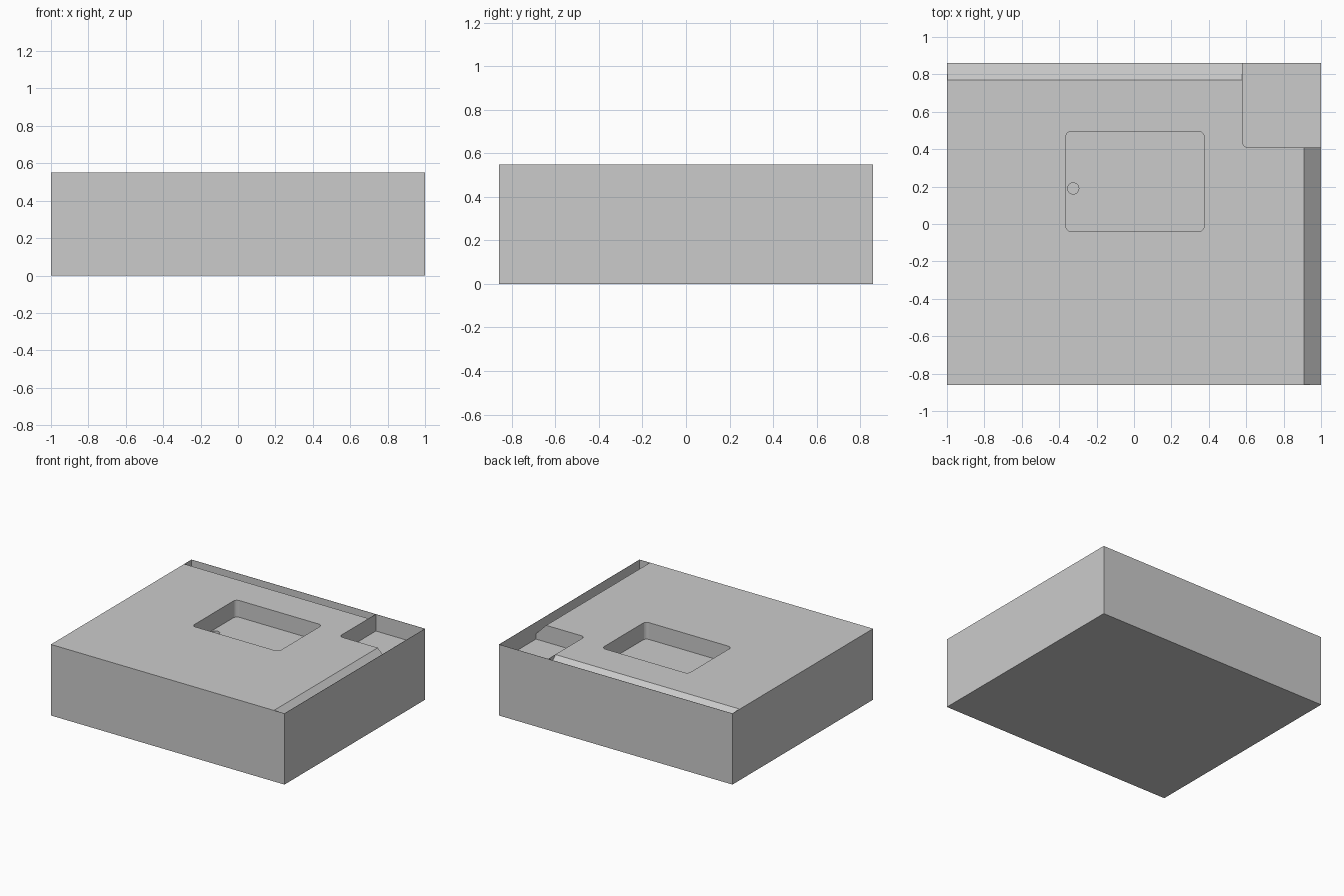
import bpy, bmesh, math
from mathutils import Vector

if "Cube" in bpy.data.objects:
    bpy.data.objects.remove(bpy.data.objects["Cube"])

W, D, H = 1.0, 0.86, 0.55      # half width, half depth, height
SKIN = 0.002                   # paper-thin outer walls left around the edge cuts
FLOOR = H - 0.13               # pocket floor height
BEVEL = 0.09                   # width and drop of the sloped edge channels
OVER = H + 0.1                 # cutters reach above the top

grey = bpy.data.materials.new("light_grey")
grey.use_nodes = True
grey.diffuse_color = (0.6, 0.6, 0.6, 1)
grey.node_tree.nodes["Principled BSDF"].inputs["Base Color"].default_value = (0.6, 0.6, 0.6, 1)


def prism(name, outline, sweep):
    """Sweep a closed 3D outline along a vector into a solid."""
    bm = bmesh.new()
    face = bm.faces.new([bm.verts.new(p) for p in outline])
    extruded = bmesh.ops.extrude_face_region(bm, geom=[face])["geom"]
    verts = [v for v in extruded if isinstance(v, bmesh.types.BMVert)]
    bmesh.ops.translate(bm, verts=verts, vec=Vector(sweep))
    bmesh.ops.recalc_face_normals(bm, faces=bm.faces)
    mesh = bpy.data.meshes.new(name)
    bm.to_mesh(mesh)
    bm.free()
    mesh.materials.append(grey)
    obj = bpy.data.objects.new(name, mesh)
    bpy.context.collection.objects.link(obj)
    return obj


def rounded(x0, x1, y0, y1, z, radii, steps=6):
    """Rectangle outline, corner radii counter-clockwise from the low x, low y corner."""
    points = []
    corners = [(x0, y0, 1, 1), (x1, y0, -1, 1), (x1, y1, -1, -1), (x0, y1, 1, -1)]
    for i, ((x, y, sx, sy), r) in enumerate(zip(corners, radii)):
        if r == 0:
            points.append((x, y, z))
            continue
        for k in range(steps + 1):
            a = math.pi + (i + k / steps) * math.pi / 2
            points.append((x + sx * r + r * math.cos(a), y + sy * r + r * math.sin(a), z))
    return points


def channel(edge):
    """Profile of a channel sloping down at 45 degrees to the outer wall."""
    inner, outer = edge - BEVEL, edge - SKIN
    return [(inner, H), (outer, H - BEVEL + SKIN), (outer, OVER), (inner, OVER)]


# Main block
block = prism("block", rounded(-W, W, -D, D, 0, [0] * 4), (0, 0, H))

# Pockets, peg hole and edge channels
px, py = 0.58, 0.41
up = (0, 0, OVER - FLOOR)
cutters = [
    prism("centre_pocket_cutter",
          rounded(-0.365, 0.375, -0.04, 0.495, FLOOR, [0.03] * 4), up),
    prism("corner_pocket_cutter",
          rounded(px, W - SKIN, py, D - SKIN, FLOOR, [0.03, 0, 0, 0]), up),
    prism("peg_hole_cutter",
          rounded(-0.355, -0.295, 0.16, 0.22, FLOOR - 0.05, [0.0299] * 4), (0, 0, 0.1)),
    prism("side_channel_cutter",
          [(x, SKIN - D, z) for x, z in channel(W)], (0, py + 0.03 + D - SKIN, 0)),
    prism("back_channel_cutter",
          [(SKIN - W, y, z) for y, z in channel(D)], (px + W - 2 * SKIN, 0, 0)),
]

bpy.context.view_layer.objects.active = block
for cutter in cutters:
    cutter.hide_render = True
    cut = block.modifiers.new(cutter.name, "BOOLEAN")
    cut.operation = "DIFFERENCE"
    cut.solver = "EXACT"
    cut.object = cutter
    bpy.ops.object.modifier_apply(modifier=cut.name)
    bpy.data.objects.remove(cutter)
